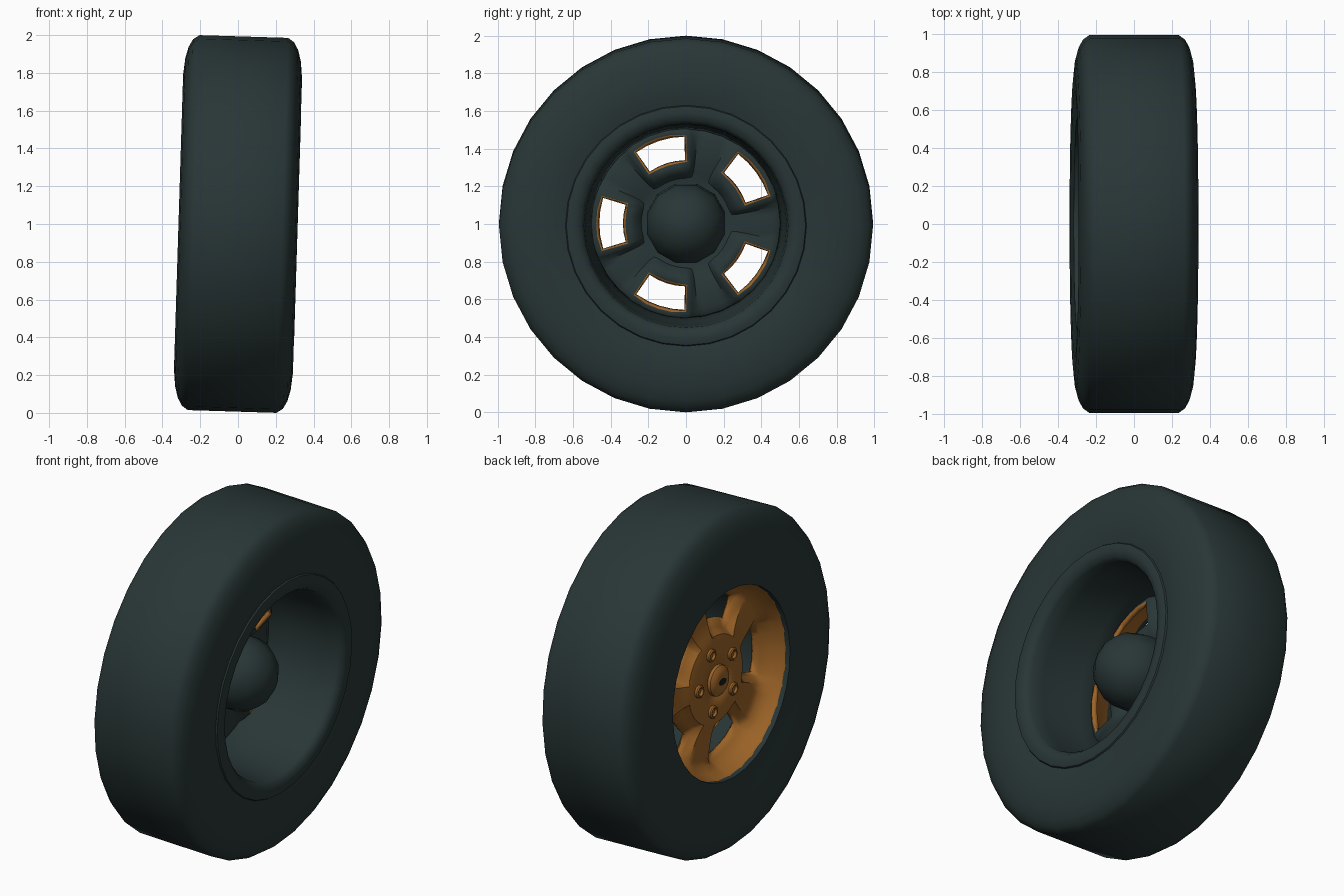
import bpy, bmesh, math
from mathutils import Matrix

if "Cube" in bpy.data.objects:
    bpy.data.objects.remove(bpy.data.objects["Cube"], do_unlink=True)

SPOKES = 5
TILT = Matrix.Translation((0, 0, 1)) @ Matrix.Rotation(0.031, 4, 'Y')


def material(name, rgb):
    m = bpy.data.materials.new(name)
    m.use_nodes = True
    color = (*rgb, 1)
    m.diffuse_color = color
    bsdf = next(n for n in m.node_tree.nodes if n.type == 'BSDF_PRINCIPLED')
    bsdf.inputs["Base Color"].default_value = color
    bsdf.inputs["Roughness"].default_value = 0.8
    return m


rubber = material("dark_rubber", (0.022, 0.037, 0.037))
bronze = material("bronze_paint", (0.33, 0.125, 0.02))
black = material("black", (0.008, 0.01, 0.01))


def finish(name, bm, mats, angle=40):
    """Turn a bmesh built around the x axis into a tilted, shaded object."""
    mesh = bpy.data.meshes.new(name)
    bm.to_mesh(mesh)
    bm.free()
    mesh.transform(TILT)
    for m in mats:
        mesh.materials.append(m)
    obj = bpy.data.objects.new(name, mesh)
    bpy.context.collection.objects.link(obj)
    bpy.ops.object.select_all(action='DESELECT')
    obj.select_set(True)
    bpy.context.view_layer.objects.active = obj
    bpy.ops.object.shade_smooth_by_angle(angle=math.radians(angle))
    return obj


def polar(x, r, a):
    return (x, r * math.cos(a), r * math.sin(a))


def lathe(name, profile, segments, mat, start=0.0, center=(0, 0), angle=40):
    """Revolve (x, radius) points around the x axis."""
    bm = bmesh.new()
    rings = []
    for x, r in profile:
        ring = []
        for i in range(segments):
            px, py, pz = polar(x, r, start + math.tau * i / segments)
            ring.append(bm.verts.new((px, py + center[0], pz + center[1])))
        rings.append(ring)
    for a, b in zip(rings, rings[1:]):
        for i in range(segments):
            j = (i + 1) % segments
            bm.faces.new((a[i], a[j], b[j], b[i]))
    bmesh.ops.remove_doubles(bm, verts=bm.verts, dist=0.0005)
    bmesh.ops.recalc_face_normals(bm, faces=bm.faces)
    return finish(name, bm, [mat], angle)


# Tyre: tread with rounded shoulders, then the barrel closing the loop inside
shoulder = [(0.30, 0.64), (0.312, 0.70), (0.315, 0.78), (0.306, 0.87),
            (0.29, 0.93), (0.268, 0.97), (0.235, 0.993)]
outer = [(-0.27, 0.55), (-0.30, 0.552)] + [(-x, r) for x, r in shoulder]
tyre_profile = outer + shoulder[::-1]
lathe("tyre", tyre_profile, 32, rubber)

# Inboard bead lip and inner barrel
lathe("inner_barrel", [(0.29, 0.645), (0.308, 0.635), (0.316, 0.60), (0.305, 0.56),
                       (0.28, 0.542), (0.20, 0.535), (-0.05, 0.52), (-0.13, 0.50),
                       (-0.21, 0.535), (-0.28, 0.56)], 32, rubber)

# Wheel face: polar grid of (radius, depth in the windows, depth on the spokes)
RINGS = [(0.05, -0.205, -0.205), (0.21, -0.205, -0.205), (0.255, -0.195, -0.20),
         (0.285, -0.15, -0.19), (0.335, -0.125, -0.18), (0.46, -0.125, -0.165),
         (0.49, -0.145, -0.178), (0.525, -0.205, -0.21), (0.545, -0.26, -0.26),
         (0.56, -0.298, -0.298)]
# Angles across one spoke and window, with the spoke weight at each
COLUMNS = [(-12, 1), (-6, 1), (0, 1), (6, 1), (12, 1), (16, 0.3), (19, 0),
           (27.5, 0), (36, 0), (44.5, 0), (53, 0), (56, 0.3)]

bm = bmesh.new()
grid = []
for s in range(SPOKES):
    for deg, w in COLUMNS:
        a = math.radians(deg) + math.tau * s / SPOKES
        grid.append([bm.verts.new(polar(low + (high - low) * w, r, a))
                     for r, low, high in RINGS])
count = len(COLUMNS)
for i, col in enumerate(grid):
    nxt = grid[(i + 1) % len(grid)]
    in_window = 19 <= COLUMNS[i % count][0] < 53
    for k in range(len(RINGS) - 1):
        if in_window and RINGS[k][0] == 0.335:
            continue
        bm.faces.new((col[k], col[k + 1], nxt[k + 1], nxt[k]))
bm.normal_update()
if sum(f.normal.x for f in bm.faces) > 0:
    bmesh.ops.reverse_faces(bm, faces=bm.faces)
face = finish("wheel_face", bm, [bronze, rubber], 35)
thick = face.modifiers.new("thickness", 'SOLIDIFY')
thick.thickness = 0.03
thick.offset = -1
thick.material_offset = 1
thick.material_offset_rim = 0

# Centre cap with a small dark oval inset
lathe("centre_cap", [(-0.19, 0.092), (-0.222, 0.088), (-0.236, 0.07), (-0.242, 0.045),
                     (-0.242, 0)], 20, bronze)
bm = bmesh.new()
bmesh.ops.create_cone(bm, cap_ends=True, segments=16, radius1=0.02, radius2=0.02, depth=0.006,
                      matrix=Matrix.Translation((-0.243, 0, 0))
                      @ Matrix.Diagonal((1, 1.6, 0.9, 1)) @ Matrix.Rotation(math.pi / 2, 4, 'Y'))
finish("cap_inset", bm, [black])

# Wheel nuts, one in line with each spoke, with hollow ends
for s in range(SPOKES):
    a = math.tau * s / SPOKES
    lathe(f"wheel_nut_{s + 1}",
          [(-0.19, 0.037), (-0.218, 0.036), (-0.224, 0.029), (-0.222, 0.023),
           (-0.208, 0.02), (-0.208, 0)],
          12, bronze, center=(0.175 * math.cos(a), 0.175 * math.sin(a)))

# Inboard hub dome
lathe("hub", [(-0.19, 0.215), (0.03, 0.213), (0.10, 0.195), (0.165, 0.15),
              (0.21, 0.08), (0.225, 0)], 12, rubber, start=math.pi / 12, angle=50)
